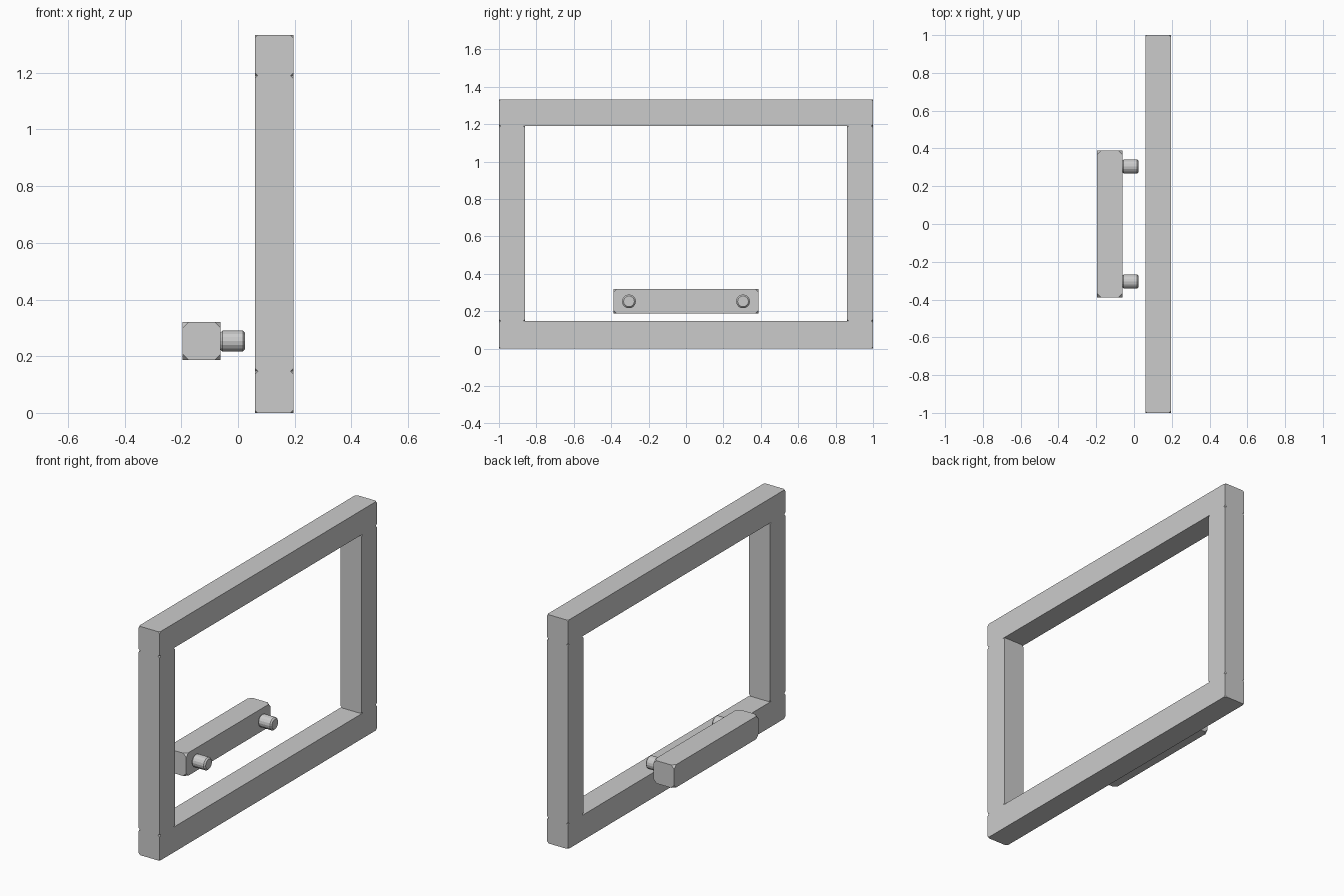
import bpy, bmesh
from math import radians
from mathutils import Matrix

if "Cube" in bpy.data.objects:
    bpy.data.objects.remove(bpy.data.objects["Cube"])


def finish(bm, name):
    bmesh.ops.recalc_face_normals(bm, faces=bm.faces)
    mesh = bpy.data.meshes.new(name)
    bm.to_mesh(mesh)
    bm.free()
    obj = bpy.data.objects.new(name, mesh)
    bpy.context.collection.objects.link(obj)
    return obj


def clipped_box(name, x, y, z, clip):
    """Box between the given ranges with its eight corners cut off."""
    bm = bmesh.new()
    bmesh.ops.create_cube(bm, size=1)
    for v in bm.verts:
        v.co = [(r[0] + r[1]) / 2 + c * (r[1] - r[0]) for c, r in zip(v.co, (x, y, z))]
    bmesh.ops.bevel(bm, geom=bm.verts[:], offset=clip, offset_type='OFFSET',
                    segments=1, affect='VERTICES', profile=0.5)
    return finish(bm, name)


def peg(name, y):
    """Short cylinder along x with chamfered rims."""
    x0, x1, r, c = -0.063, 0.025, 0.037, 0.008
    bm = bmesh.new()
    bmesh.ops.create_cone(bm, cap_ends=True, segments=16, radius1=r, radius2=r, depth=x1 - x0)
    rims = [e for e in bm.edges if any(len(f.verts) > 4 for f in e.link_faces)]
    bmesh.ops.bevel(bm, geom=rims, offset=c, segments=1, affect='EDGES', profile=0.5)
    bm.transform(Matrix.Translation(((x0 + x1) / 2, y, 0.253)) @ Matrix.Rotation(radians(90), 4, 'Y'))
    return finish(bm, name)


# Rectangular frame: full-width rails with posts between them
FX = (0.06, 0.195)
clipped_box("bottom_rail", FX, (-1, 1), (0, 0.147), 0.01)
clipped_box("top_rail", FX, (-1, 1), (1.19, 1.333), 0.01)
for side, y in (("left", (-1, -0.86)), ("right", (0.86, 1))):
    clipped_box(side + "_post", FX, y, (0.147, 1.19), 0.01)

# Handle bar with two pegs
clipped_box("handle_bar", (-0.195, -0.062), (-0.388, 0.388), (0.187, 0.32), 0.02)
for side, s in (("left", -1), ("right", 1)):
    peg(side + "_peg", s * 0.305)
